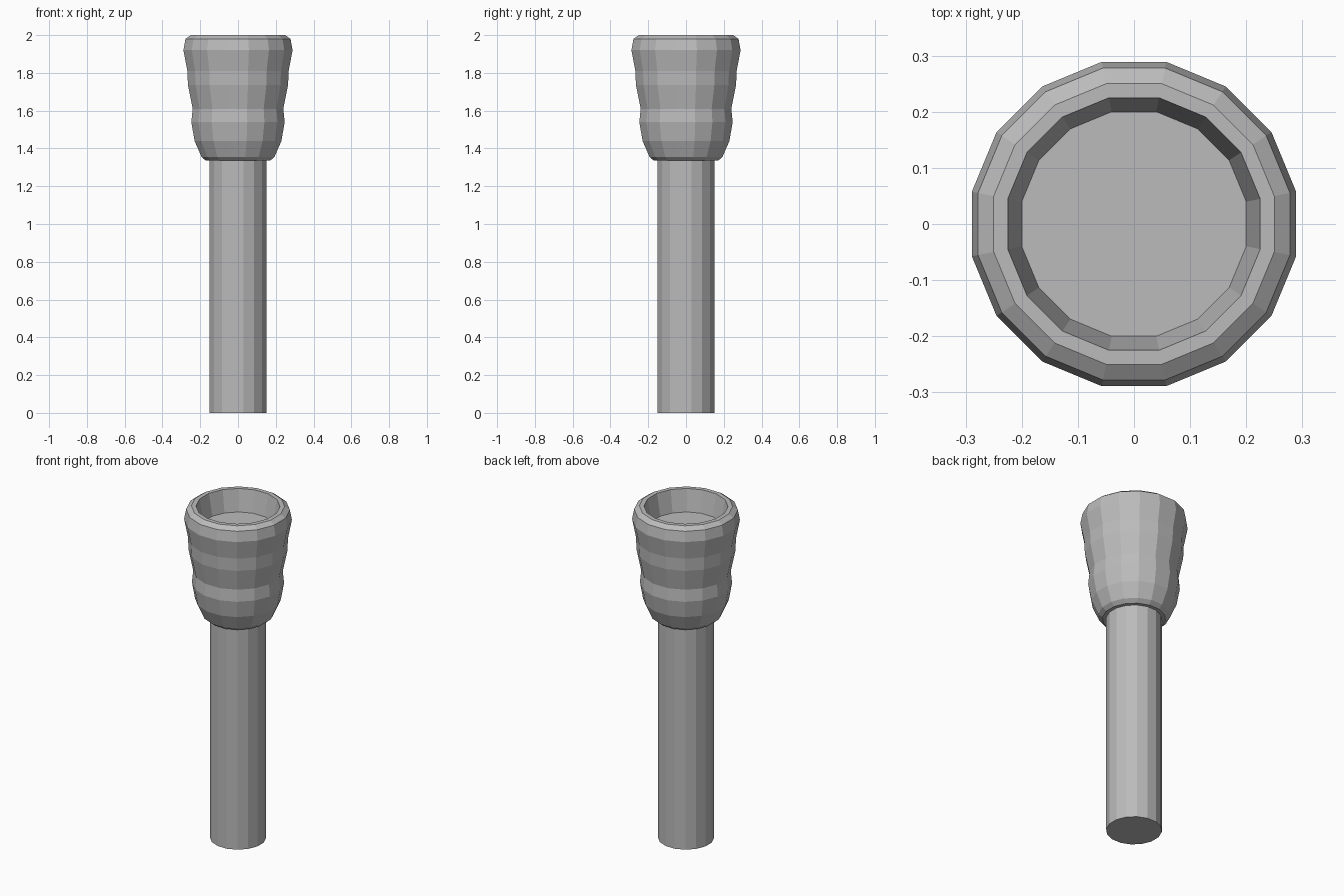
import bpy
import bmesh
from math import cos, sin, pi

SIDES = 16

cube = bpy.data.objects.get("Cube")
if cube:
    bpy.data.objects.remove(cube, do_unlink=True)

grey = bpy.data.materials.new("plain_grey")
grey.use_nodes = True
colour = (0.5, 0.5, 0.5, 1)
grey.diffuse_color = colour
grey.node_tree.nodes["Principled BSDF"].inputs["Base Color"].default_value = colour


def lathe(name, profile):
    """Turn (half width across flats, height) points into a capped faceted solid."""
    bm = bmesh.new()
    step = 2 * pi / SIDES
    rings = []
    for flat, z in profile:
        r = flat / cos(step / 2)
        rings.append([bm.verts.new((r * cos((i + 0.5) * step),
                                    r * sin((i + 0.5) * step), z))
                      for i in range(SIDES)])
    for low, high in zip(rings, rings[1:]):
        for i in range(SIDES):
            j = (i + 1) % SIDES
            bm.faces.new((low[i], low[j], high[j], high[i]))
    bm.faces.new(rings[0][::-1])
    bm.faces.new(rings[-1])
    bmesh.ops.recalc_face_normals(bm, faces=bm.faces)
    mesh = bpy.data.meshes.new(name)
    bm.to_mesh(mesh)
    bm.free()
    mesh.materials.append(grey)
    obj = bpy.data.objects.new(name, mesh)
    bpy.context.collection.objects.link(obj)
    return obj


# Straight handle
lathe("handle", [(0.15, 0), (0.15, 1.34)])

# Flared, ribbed head, with a flat rim and a shallow tapered recess on top
lathe("head", [
    (0.17, 1.335), (0.193, 1.355), (0.23, 1.44), (0.247, 1.54),
    (0.24, 1.61), (0.265, 1.735), (0.268, 1.81), (0.289, 1.92),
    (0.278, 1.98), (0.25, 2.0),
    (0.225, 2.0), (0.2, 1.87),
])
